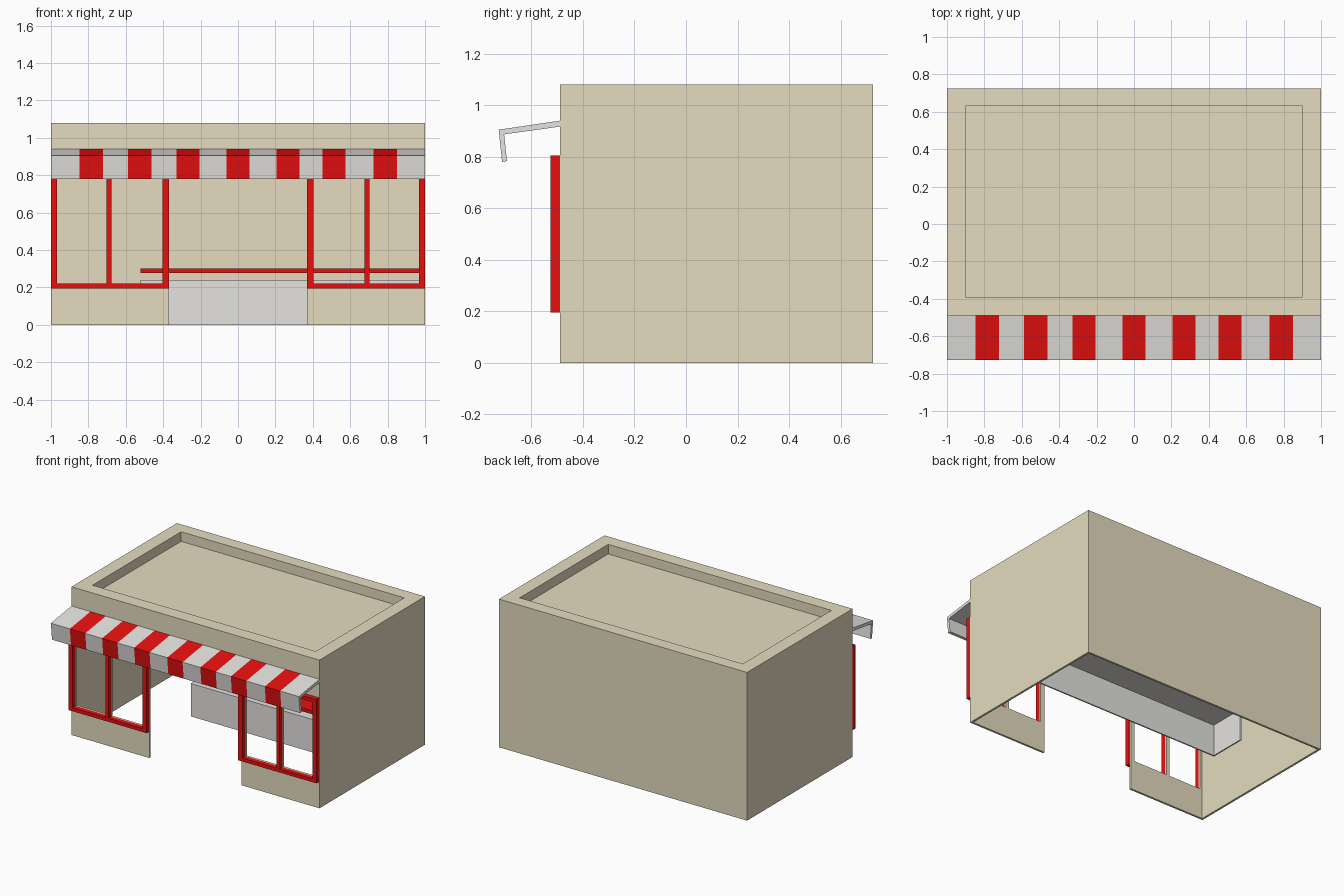
import bpy, bmesh

if "Cube" in bpy.data.objects:
    bpy.data.objects.remove(bpy.data.objects["Cube"])


def material(name, rgb):
    m = bpy.data.materials.new(name)
    m.diffuse_color = (*rgb, 1)
    m.use_nodes = True
    m.node_tree.nodes["Principled BSDF"].inputs["Base Color"].default_value = m.diffuse_color
    return m


BEIGE = material("beige plaster", (0.78, 0.71, 0.52))
RED = material("red paint", (0.80, 0.005, 0.005))
WHITE = material("off white", (0.78, 0.77, 0.74))


def boxes(name, mat, *ranges):
    """One object made of boxes, each (x0, x1, y0, y1, z0, z1)."""
    bm = bmesh.new()
    for x0, x1, y0, y1, z0, z1 in ranges:
        vs = bmesh.ops.create_cube(bm, size=1)["verts"]
        for v in vs:
            v.co = (x1 if v.co.x > 0 else x0,
                    y1 if v.co.y > 0 else y0,
                    z1 if v.co.z > 0 else z0)
    me = bpy.data.meshes.new(name)
    bm.to_mesh(me)
    bm.free()
    me.materials.append(mat)
    ob = bpy.data.objects.new(name, me)
    bpy.context.collection.objects.link(ob)
    return ob


def carve(ob, *ranges):
    """Cut boxes out of an object and bake the result."""
    cutters = [boxes("cutter", BEIGE, r) for r in ranges]
    for c in cutters:
        c.hide_render = True
        mod = ob.modifiers.new("cut", 'BOOLEAN')
        mod.operation = 'DIFFERENCE'
        mod.solver = 'EXACT'
        mod.object = c
    dg = bpy.context.evaluated_depsgraph_get()
    me = bpy.data.meshes.new_from_object(ob.evaluated_get(dg))
    ob.modifiers.clear()
    ob.data = me
    for c in cutters:
        bpy.data.objects.remove(c)


# Window layout along x (right side, mirrored for the left)
DOOR, CORNER = 0.372, 1.0
JAMB, MULL = 0.032, 0.0125
MID = 0.69
SILL, HEAD, RAIL = 0.195, 0.805, 0.025
panes = [(DOOR + JAMB, MID - MULL), (MID + MULL, CORNER - JAMB)]
FRONT, BACK = -0.49, 0.725


def mirrored(ranges):
    return ranges + [(-r[1], -r[0], *r[2:]) for r in ranges]


# Building shell: hollow, open below, sunken roof, doorway and windows
shell = boxes("building_shell", BEIGE, (-1, 1, FRONT, BACK, 0, 1.08))
carve(shell,
      (-0.985, 0.985, FRONT + 0.015, BACK - 0.015, -0.2, 0.985),
      (-0.9, 0.9, -0.39, 0.63, 1.01, 1.3),
      (-DOOR, DOOR, -0.6, -0.4, -0.1, HEAD),
      *mirrored([(a, b, -0.6, -0.4, SILL + RAIL, HEAD - RAIL) for a, b in panes]))

# Red window frames standing proud of the front wall
frame = [(DOOR - 0.003, CORNER, FRONT - 0.035, FRONT, SILL, HEAD)]
for side, s in (("right", 1), ("left", -1)):
    flip = lambda rs: rs if s > 0 else [(-r[1], -r[0], *r[2:]) for r in rs]
    ob = boxes(side + "_window_frame", RED, *flip(frame))
    carve(ob, *flip([(a, b, -0.7, -0.4, SILL + RAIL, HEAD - RAIL) for a, b in panes]))

# Counter: front panel, end panel and shelf, open at the back and below
boxes("counter_body", WHITE,
      (-0.52, 0.985, 0.20, 0.21, 0, 0.24),
      (-0.52, -0.51, 0.21, 0.48, 0, 0.23),
      (-0.52, 0.985, 0.21, 0.48, 0.23, 0.24))
boxes("counter_top", RED, (-0.52, 0.985, 0.20, 0.48, 0.277, 0.302))

# Awning: bent profile swept along x, with every other band red
profile = [(-0.49, 0.940), (-0.727, 0.905), (-0.714, 0.78),
           (-0.695, 0.783), (-0.706, 0.887), (-0.49, 0.917)]
xs = [-1.0]
for centre in (-0.785, -0.525, -0.267, 0, 0.267, 0.513, 0.787):
    xs += [centre - 0.062, centre + 0.062]
xs.append(1.0)
bm = bmesh.new()
rings = [[bm.verts.new((x, y, z)) for y, z in profile] for x in xs]
n = len(profile)
for i in range(len(xs) - 1):
    for k in range(n):
        j = (k + 1) % n
        f = bm.faces.new((rings[i][k], rings[i][j], rings[i + 1][j], rings[i + 1][k]))
        f.material_index = i % 2
# end caps, split at the bend so each piece is a quad
for ring in (rings[0], rings[-1]):
    bm.faces.new((ring[0], ring[1], ring[4], ring[5]))
    bm.faces.new((ring[1], ring[2], ring[3], ring[4]))
bmesh.ops.recalc_face_normals(bm, faces=bm.faces)
me = bpy.data.meshes.new("awning")
bm.to_mesh(me)
bm.free()
me.materials.append(WHITE)
me.materials.append(RED)
bpy.context.collection.objects.link(bpy.data.objects.new("awning", me))
